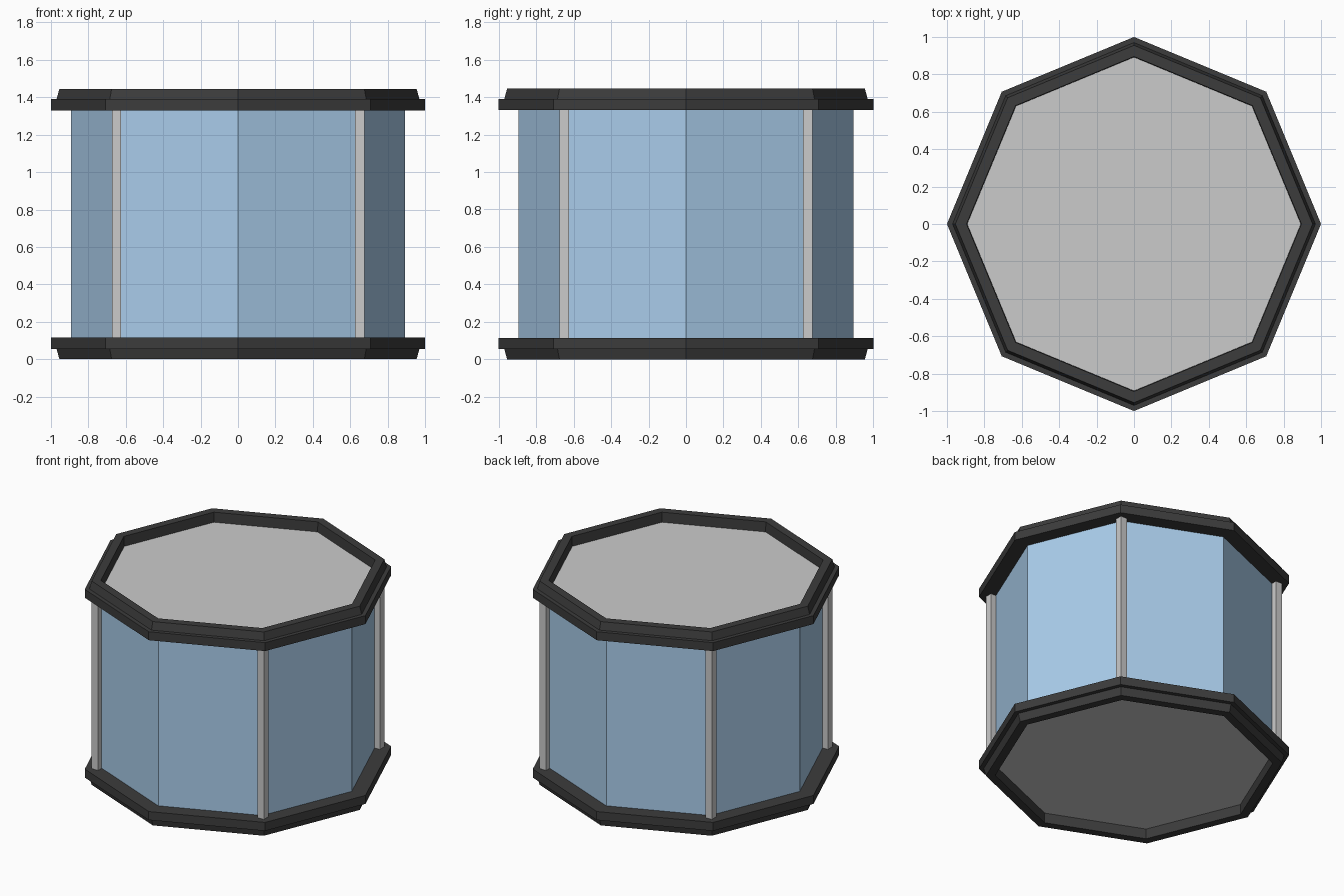
import bpy
from math import cos, sin, pi

if "Cube" in bpy.data.objects:
    bpy.data.objects.remove(bpy.data.objects["Cube"])

SIDES = 8


def make_object(name, verts, faces, mat=None):
    mesh = bpy.data.meshes.new(name)
    mesh.from_pydata(verts, [], faces)
    mesh.update()
    obj = bpy.data.objects.new(name, mesh)
    bpy.context.collection.objects.link(obj)
    if mat:
        mesh.materials.append(mat)
    return obj


def material(name, color):
    m = bpy.data.materials.new(name)
    m.diffuse_color = color
    m.use_nodes = True
    m.node_tree.nodes["Principled BSDF"].inputs["Base Color"].default_value = m.diffuse_color
    return m


def sweep(name, profile, closed, mat=None):
    """Carry an (r, z) profile around the octagon; corners lie on the axes."""
    n = len(profile)
    verts = [(r * cos(2 * pi * i / SIDES), r * sin(2 * pi * i / SIDES), z)
             for i in range(SIDES) for r, z in profile]
    faces = []
    for i in range(SIDES):
        a, b = i * n, (i + 1) % SIDES * n
        for j in range(n if closed else n - 1):
            k = (j + 1) % n
            faces.append((a + j, b + j, b + k, a + k))
    return make_object(name, verts, faces, mat)


def panel(name, r, z, up):
    verts = [(r * cos(2 * pi * i / SIDES), r * sin(2 * pi * i / SIDES), z)
             for i in range(SIDES)]
    order = tuple(range(SIDES))
    return make_object(name, verts, [order if up else order[::-1]])


dark = material("dark_frame", (0.045, 0.045, 0.045, 1))
blue = material("blue_glass", (0.40, 0.61, 0.83, 1))

H = 1.445

# Stepped frames, the lower one mirrored from the upper one
upper = [(0.89, 1.33), (1.0, 1.33), (1.0, 1.39), (0.97, 1.39),
         (0.955, H), (0.895, H)]
lower = [(r, H - z) for r, z in reversed(upper)]
sweep("top_frame", upper, True, dark)
sweep("bottom_frame", lower, True, dark)

# Recessed lid and floor
panel("lid_panel", 0.892, 1.375, True)
panel("floor_panel", 0.892, H - 1.375, False)

# Glass walls
sweep("glass_walls", [(0.893, 0.10), (0.893, 1.345)], False, blue)

# Square posts on the four diagonal corners
for sx, sy, name in ((1, -1, "front_right"), (-1, -1, "front_left"),
                     (1, 1, "back_right"), (-1, 1, "back_left")):
    bpy.ops.mesh.primitive_cube_add(size=1, location=(sx * 0.65, sy * 0.65, H / 2))
    post = bpy.context.object
    post.name = name + "_post"
    post.scale = (0.05, 0.05, 1.23)
